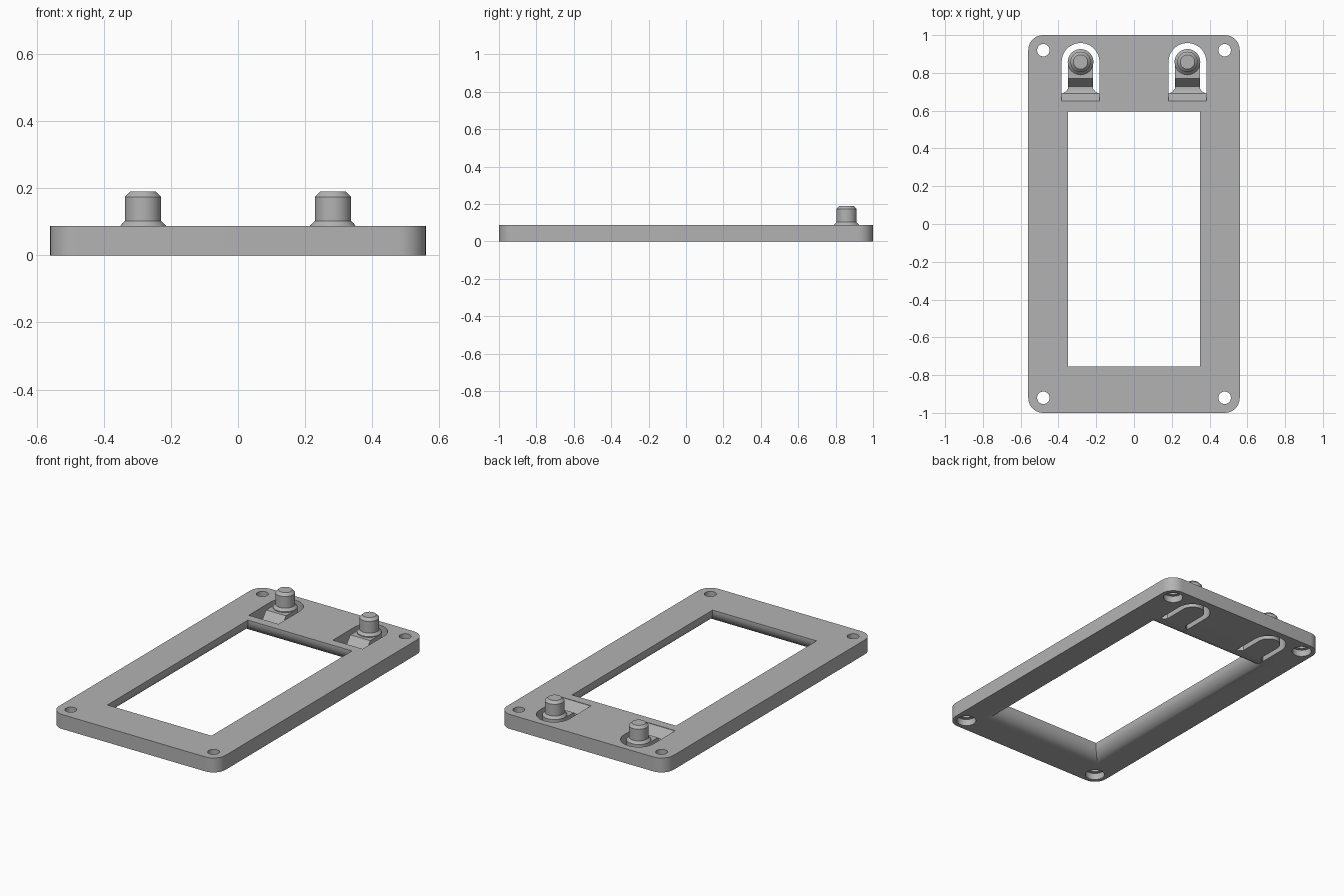
import bpy, bmesh, math

if "Cube" in bpy.data.objects:
    bpy.data.objects.remove(bpy.data.objects["Cube"], do_unlink=True)

THICK = 0.088
grey = bpy.data.materials.new("plain grey")
grey.use_nodes = True
grey.diffuse_color = (0.45, 0.45, 0.45, 1)
grey.node_tree.nodes["Principled BSDF"].inputs["Base Color"].default_value = (0.45, 0.45, 0.45, 1)


def loft(name, rings):
    """Skin a list of equal-length closed rings and cap both ends."""
    bm = bmesh.new()
    rows = [[bm.verts.new(p) for p in ring] for ring in rings]
    n = len(rows[0])
    for a, b in zip(rows, rows[1:]):
        for i in range(n):
            j = (i + 1) % n
            bm.faces.new((a[i], a[j], b[j], b[i]))
    bm.faces.new(rows[0][::-1])
    bm.faces.new(rows[-1])
    bmesh.ops.recalc_face_normals(bm, faces=bm.faces)
    mesh = bpy.data.meshes.new(name)
    bm.to_mesh(mesh)
    bm.free()
    ob = bpy.data.objects.new(name, mesh)
    bpy.context.collection.objects.link(ob)
    mesh.materials.append(grey)
    return ob


def extrude(name, outline, z0, z1):
    return loft(name, [[(x, y, z) for x, y in outline] for z in (z0, z1)])


def lathe(name, cx, cy, profile, sides=40):
    angles = [2 * math.pi * i / sides for i in range(sides)]
    return loft(name, [[(cx + r * math.cos(a), cy + r * math.sin(a), z) for a in angles]
                       for r, z in profile])


def arc(cx, cy, r, start, end, steps):
    return [(cx + r * math.cos(math.radians(start + (end - start) * i / steps)),
             cy + r * math.sin(math.radians(start + (end - start) * i / steps)))
            for i in range(steps + 1)]


def smooth(ob):
    bpy.ops.object.select_all(action="DESELECT")
    ob.select_set(True)
    bpy.context.view_layer.objects.active = ob
    bpy.ops.object.shade_smooth_by_angle(angle=math.radians(25))


def cut(target, cutter):
    mod = target.modifiers.new("cut", "BOOLEAN")
    mod.operation = "DIFFERENCE"
    mod.solver = "EXACT"
    mod.object = cutter
    bpy.ops.object.select_all(action="DESELECT")
    target.select_set(True)
    bpy.context.view_layer.objects.active = target
    bpy.ops.object.modifier_apply(modifier=mod.name)
    bpy.data.objects.remove(cutter, do_unlink=True)


# Plate with rounded corners
corner = 0.08
outline = []
for sx, sy, a in ((1, 1, 0), (-1, 1, 90), (-1, -1, 180), (1, -1, 270)):
    outline += arc(sx * (0.56 - corner), sy * (1 - corner), corner, a, a + 90, 10)
plate = extrude("face_plate", outline, 0, THICK)

# Window, its edges rounded off towards the underside
fillet = 0.08
steps = 12
levels = [(fillet, -0.02)]
for i in range(steps + 1):
    t = math.pi / 2 * i / steps
    levels.append((fillet * (1 - math.sin(t)), fillet * (1 - math.cos(t))))
levels.append((0, THICK + 0.02))
cut(plate, loft("window_cutter", [
    [(-0.35 - o, -0.755 - o, z), (0.35 + o, -0.755 - o, z),
     (0.35 + o, 0.595 + o, z), (-0.35 - o, 0.595 + o, z)] for o, z in levels]))

# Corner screw holes, wider from below
for sx in (-1, 1):
    for sy in (-1, 1):
        cut(plate, lathe("hole_cutter", sx * 0.48, sy * 0.92,
                         [(0.055, -0.02), (0.055, 0.04), (0.033, 0.04), (0.033, THICK + 0.02)]))

# Spring buttons: slot in the plate, bent tongue and knob
tongue_w = 0.067
stations = [(0.648, 0.1, THICK), (0.69, 0.1, 0.035), (0.7, 0.08, 0.032),
            (0.715, tongue_w, 0.03), (0.727, tongue_w, 0.03), (0.77, tongue_w, 0.083)]
for i in range(12):
    t = math.radians(88 * i / 11)
    stations.append((0.858 + tongue_w * math.sin(t), tongue_w * math.cos(t), 0.083))

for side, cx in (("right", -0.283), ("left", 0.283)):
    slot = [(cx - 0.1, 0.65), (cx + 0.1, 0.65)] + arc(cx, 0.858, 0.1, 0, 180, 24)
    cut(plate, extrude("slot_cutter", slot, -0.02, THICK + 0.02))
    tongue = loft(side + "_spring_tongue", [
        [(cx - w, y, 0.004 if y < 0.66 else 0), (cx + w, y, 0.004 if y < 0.66 else 0),
         (cx + w, y, z), (cx - w, y, z)] for y, w, z in stations])
    smooth(tongue)
    knob = lathe(side + "_button_knob", cx, 0.858,
                 [(0.068, 0.08), (0.068, 0.088), (0.054, 0.103), (0.054, 0.174),
                  (0.038, 0.19)])
    smooth(knob)

smooth(plate)
